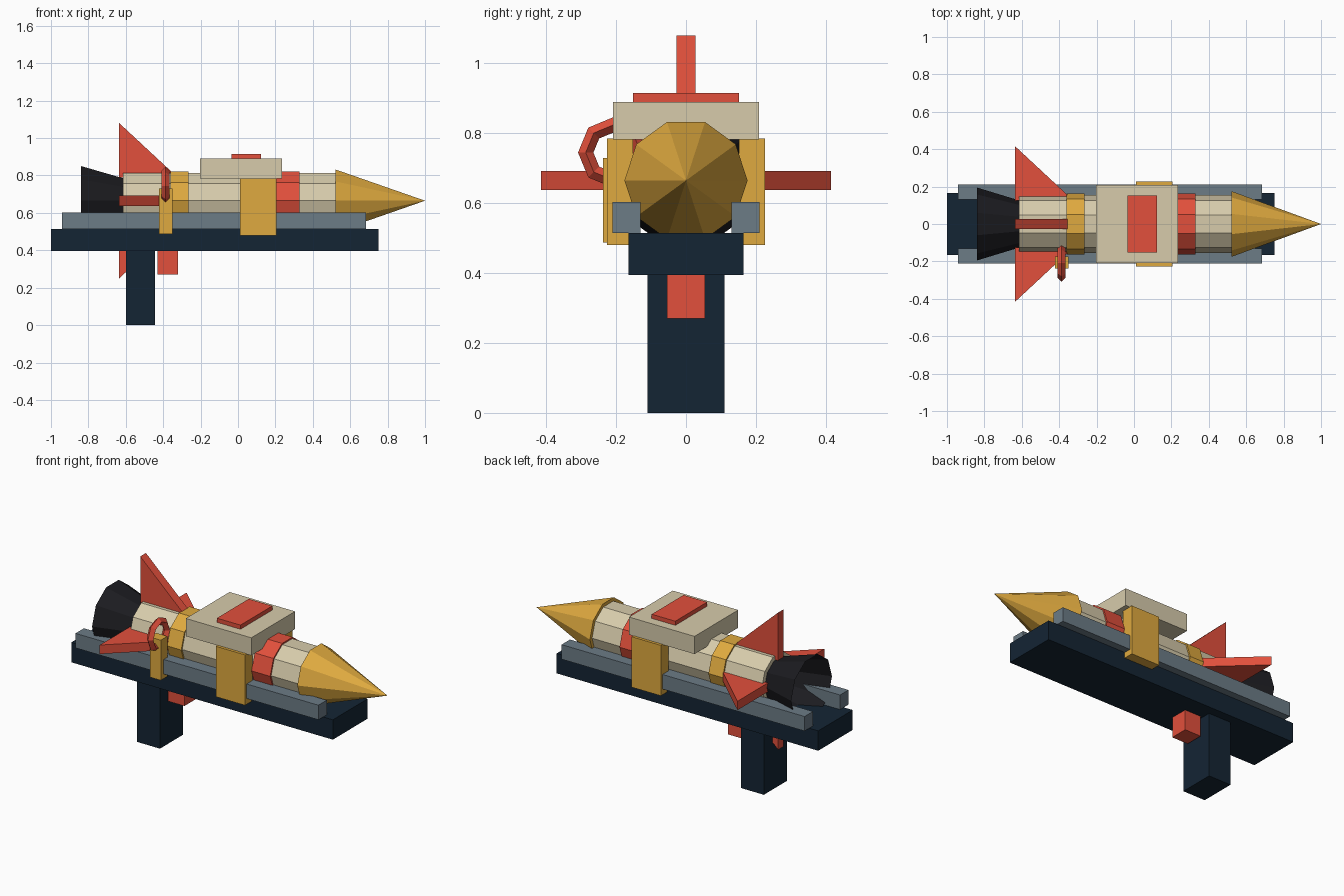
import bpy
import bmesh
from math import cos, sin, pi
from mathutils import Matrix, Vector

if "Cube" in bpy.data.objects:
    bpy.data.objects.remove(bpy.data.objects["Cube"])

AXIS_Z = 0.665   # height of the rocket's centre line
SIDES = 10


def material(name, rgb):
    m = bpy.data.materials.new(name)
    m.diffuse_color = (*rgb, 1)
    m.use_nodes = True
    m.node_tree.nodes["Principled BSDF"].inputs["Base Color"].default_value = m.diffuse_color
    return m


CREAM = material("cream", (0.68, 0.60, 0.41))
RED = material("red", (0.76, 0.08, 0.045))
YELLOW = material("yellow", (0.74, 0.40, 0.05))
NAVY = material("navy", (0.007, 0.018, 0.034))
GREY = material("grey", (0.15, 0.20, 0.24))
BLACK = material("black", (0.011, 0.011, 0.014))


def finish(name, bm, mat):
    bmesh.ops.recalc_face_normals(bm, faces=bm.faces)
    me = bpy.data.meshes.new(name)
    bm.to_mesh(me)
    bm.free()
    me.materials.append(mat)
    ob = bpy.data.objects.new(name, me)
    bpy.context.collection.objects.link(ob)
    return ob


def box(name, x, y, z, mat, mirror=False):
    """Box from (min, max) ranges, optionally mirrored across y = 0."""
    lo, hi = Vector((x[0], y[0], z[0])), Vector((x[1], y[1], z[1]))
    bm = bmesh.new()
    bmesh.ops.create_cube(bm, size=1, matrix=Matrix.Translation((lo + hi) / 2)
                          @ Matrix.Diagonal((*(hi - lo), 1)))
    ob = finish(name, bm, mat)
    if mirror:
        ob.modifiers.new("Mirror", 'MIRROR').use_axis = (False, True, False)
    return ob


def turned(name, x0, r0, x1, r1, mat, open_rear=False):
    """Ten-sided cone section along x; r1 = 0 makes a point."""
    bm = bmesh.new()

    def ring(x, r):
        return [bm.verts.new((x, r * cos(2 * pi * k / SIDES),
                              AXIS_Z + r * sin(2 * pi * k / SIDES))) for k in range(SIDES)]

    a = ring(x0, r0)
    b = ring(x1, r1) if r1 else [bm.verts.new((x1, 0, AXIS_Z))]
    for k in range(SIDES):
        j = (k + 1) % SIDES
        bm.faces.new([a[k], a[j], b[j], b[k]] if r1 else [a[k], a[j], b[0]])
    if not open_rear:
        bm.faces.new(a)
    if r1:
        bm.faces.new(b)
    return finish(name, bm, mat)


# launcher base, rails, grip and trigger
box("base_plank", (-1.0, 0.75), (-0.165, 0.165), (0.395, 0.515), NAVY)
box("side_rail", (-0.94, 0.685), (0.13, 0.21), (0.515, 0.603), GREY, True)
box("grip", (-0.598, -0.445), (-0.11, 0.11), (0, 0.40), NAVY)
box("trigger", (-0.43, -0.32), (-0.055, 0.055), (0.27, 0.40), RED)

# rocket
turned("rocket_body", -0.615, 0.155, 0.53, 0.155, CREAM)
turned("nose_cone", 0.52, 0.176, 1.0, 0, YELLOW)
turned("exhaust_nozzle", -0.84, 0.195, -0.61, 0.125, BLACK, True)
turned("rear_band", -0.36, 0.164, -0.265, 0.164, YELLOW)
turned("front_band", 0.205, 0.164, 0.33, 0.164, RED)

# four fins around the tail
for i, side in enumerate(("top", "left", "bottom", "right")):
    bm = bmesh.new()
    outline = [(-0.635, 0.125), (-0.35, 0.125), (-0.35, 0.15), (-0.635, 0.415)]
    face = bm.faces.new([bm.verts.new((x, -0.027, r)) for x, r in outline])
    ext = bmesh.ops.extrude_face_region(bm, geom=[face])["geom"]
    bmesh.ops.translate(bm, vec=(0, 0.054, 0),
                        verts=[v for v in ext if isinstance(v, bmesh.types.BMVert)])
    bm.transform(Matrix.Translation((0, 0, AXIS_Z)) @ Matrix.Rotation(i * pi / 2, 4, 'X'))
    finish(side + "_fin", bm, RED)

# clamp over the rocket
box("clamp_plate", (0.01, 0.205), (0.152, 0.226), (0.48, 0.785), YELLOW, True)
box("clamp_top", (-0.203, 0.235), (-0.209, 0.209), (0.783, 0.89), CREAM)
box("top_button", (-0.035, 0.123), (-0.152, 0.152), (0.885, 0.915), RED)

# safety pin with pull ring on the front side
box("pin_block", (-0.423, -0.35), (-0.238, -0.175), (0.487, 0.73), YELLOW)
bpy.ops.mesh.primitive_torus_add(major_segments=8, minor_segments=4, major_radius=0.079,
                                 minor_radius=0.022, location=(-0.387, -0.208, 0.745),
                                 rotation=(0, pi / 2, 0))
ring_ob = bpy.context.object
ring_ob.name = "pull_ring"
ring_ob.data.materials.append(RED)
